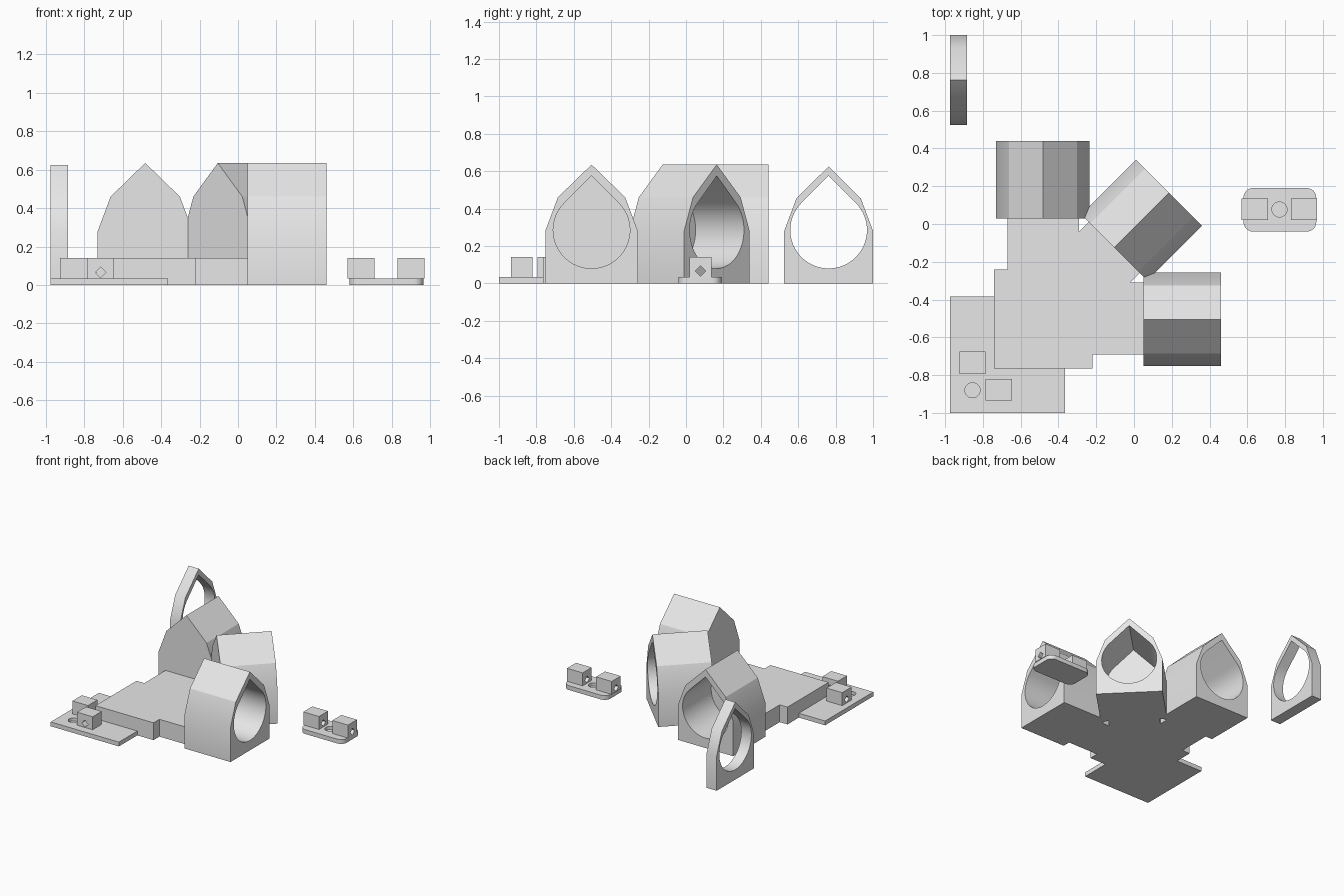
import bpy, bmesh, math
from mathutils import Matrix, Vector

if "Cube" in bpy.data.objects:
    bpy.data.objects.remove(bpy.data.objects["Cube"])

grey = bpy.data.materials.new("plain grey")
grey.diffuse_color = (0.8, 0.8, 0.8, 1)
grey.use_nodes = True
grey.node_tree.nodes["Principled BSDF"].inputs["Base Color"].default_value = grey.diffuse_color


def prism(name, pts, depth, matrix=Matrix()):
    """Extrude a closed outline along its local z and place it."""
    bm = bmesh.new()
    face = bm.faces.new([bm.verts.new((x, y, 0)) for x, y in pts])
    top = bmesh.ops.extrude_face_region(bm, geom=[face])["geom"]
    bmesh.ops.translate(bm, vec=(0, 0, depth),
                        verts=[v for v in top if isinstance(v, bmesh.types.BMVert)])
    bmesh.ops.transform(bm, matrix=matrix, verts=bm.verts)
    bmesh.ops.recalc_face_normals(bm, faces=bm.faces)
    mesh = bpy.data.meshes.new(name)
    bm.to_mesh(mesh)
    bm.free()
    mesh.materials.append(grey)
    ob = bpy.data.objects.new(name, mesh)
    bpy.context.collection.objects.link(ob)
    return ob


def activate(ob):
    bpy.ops.object.select_all(action='DESELECT')
    ob.select_set(True)
    bpy.context.view_layer.objects.active = ob


def cut(ob, cutter):
    mod = ob.modifiers.new("cut", 'BOOLEAN')
    mod.operation, mod.solver, mod.object = 'DIFFERENCE', 'EXACT', cutter
    activate(ob)
    bpy.ops.object.modifier_apply(modifier=mod.name)
    bpy.data.objects.remove(cutter)


def smooth(ob):
    activate(ob)
    bpy.ops.object.shade_smooth_by_angle(angle=math.radians(25))


def facing(x, y, z, degrees):
    """Frame with local x across, local y up and local z pointing outward."""
    a = math.radians(degrees)
    out, up = Vector((math.cos(a), math.sin(a), 0)), Vector((0, 0, 1))
    m = Matrix((up.cross(out), up, out)).transposed().to_4x4()
    return Matrix.Translation((x, y, z)) @ m


def at_height(z):
    return Matrix.Translation((0, 0, z))


def rect(x0, x1, y0, y1):
    return [(x0, y0), (x1, y0), (x1, y1), (x0, y1)]


def arc(cx, cy, r, start, end, n):
    return [(cx + r * math.cos(math.radians(start + (end - start) * i / n)),
             cy + r * math.sin(math.radians(start + (end - start) * i / n)))
            for i in range(n + 1)]


def gabled(half, hip, hip_z, apex):
    return [(-half, 0), (half, 0), (half, 0.28), (hip, hip_z),
            (0, apex), (-hip, hip_z), (-half, 0.28)]


# Teardrop opening shared by the housings and the ring
R, CZ = 0.205, 0.285
teardrop = arc(0, CZ, R, 135, 405, 48) + [(0, CZ + R * math.sqrt(2))]

# Three blind-bored housings fanned around the base
DEPTH, WALL = 0.41, 0.045
for name, x, y, angle in (("right_housing", 0.05, -0.505, 0),
                          ("diagonal_housing", -0.105, -0.125, 45),
                          ("back_housing", -0.4825, 0.03, 90)):
    frame = facing(x, y, 0, angle)
    ob = prism(name, gabled(0.2475, 0.18, 0.46, 0.635), DEPTH, frame)
    cut(ob, prism("bore", teardrop, DEPTH, frame @ at_height(WALL)))
    smooth(ob)

# Separate retaining ring, open right through
ring = prism("retaining_ring", gabled(0.2375, 0.172, 0.455, 0.625), 0.09,
             facing(-0.975, 0.7625, 0, 0))
cut(ring, prism("bore", teardrop, 0.3, facing(-1.05, 0.7625, 0, 0)))
smooth(ring)

# Base slab with three arms
prism("base_slab", [(-0.74, -0.765), (-0.22, -0.765), (-0.22, -0.69), (0.05, -0.69),
                    (0.05, -0.31), (-0.02, -0.31), (0.03, -0.26), (-0.24, 0.01),
                    (-0.29, -0.04), (-0.29, 0.03), (-0.67, 0.03), (-0.67, -0.24),
                    (-0.74, -0.24)], 0.14)

# Thin corner plate and loose clip base, each with a round recess
T = 0.035
plate = prism("corner_plate", [(-0.975, -1), (-0.365, -1), (-0.365, -0.765),
                               (-0.74, -0.765), (-0.74, -0.385), (-0.975, -0.385)], T)
outline = []
for cx, cy, start in ((0.915, 0.14, 0), (0.63, 0.14, 90),
                      (0.63, 0.01, 180), (0.915, 0.01, 270)):
    outline += arc(cx, cy, 0.05, start, start + 90, 8)
clip = prism("clip_base", outline, T)
for ob, cx, cy in ((plate, -0.855, -0.88), (clip, 0.77, 0.077)):
    cut(ob, prism("recess", arc(cx, cy, 0.04, 0, 345, 23), 0.1, at_height(0.01)))
    smooth(ob)

# Lugs, each drilled with a diamond hole
diamond = [(0.028, 0), (0, 0.028), (-0.028, 0), (0, -0.028)]
for name, x0, x1, y0, y1, angle in (
        ("plate_side_lug", -0.925, -0.785, -0.795, -0.675, 0),
        ("plate_front_lug", -0.785, -0.645, -0.935, -0.82, 90),
        ("clip_left_lug", 0.57, 0.71, 0.02, 0.135, 0),
        ("clip_right_lug", 0.83, 0.97, 0.02, 0.135, 0)):
    lug = prism(name, rect(x0, x1, y0, y1), 0.14 - T, at_height(T))
    frame = facing((x0 + x1) / 2, (y0 + y1) / 2, 0.066, angle)
    cut(lug, prism("drill", diamond, 0.4, frame @ at_height(-0.2)))
